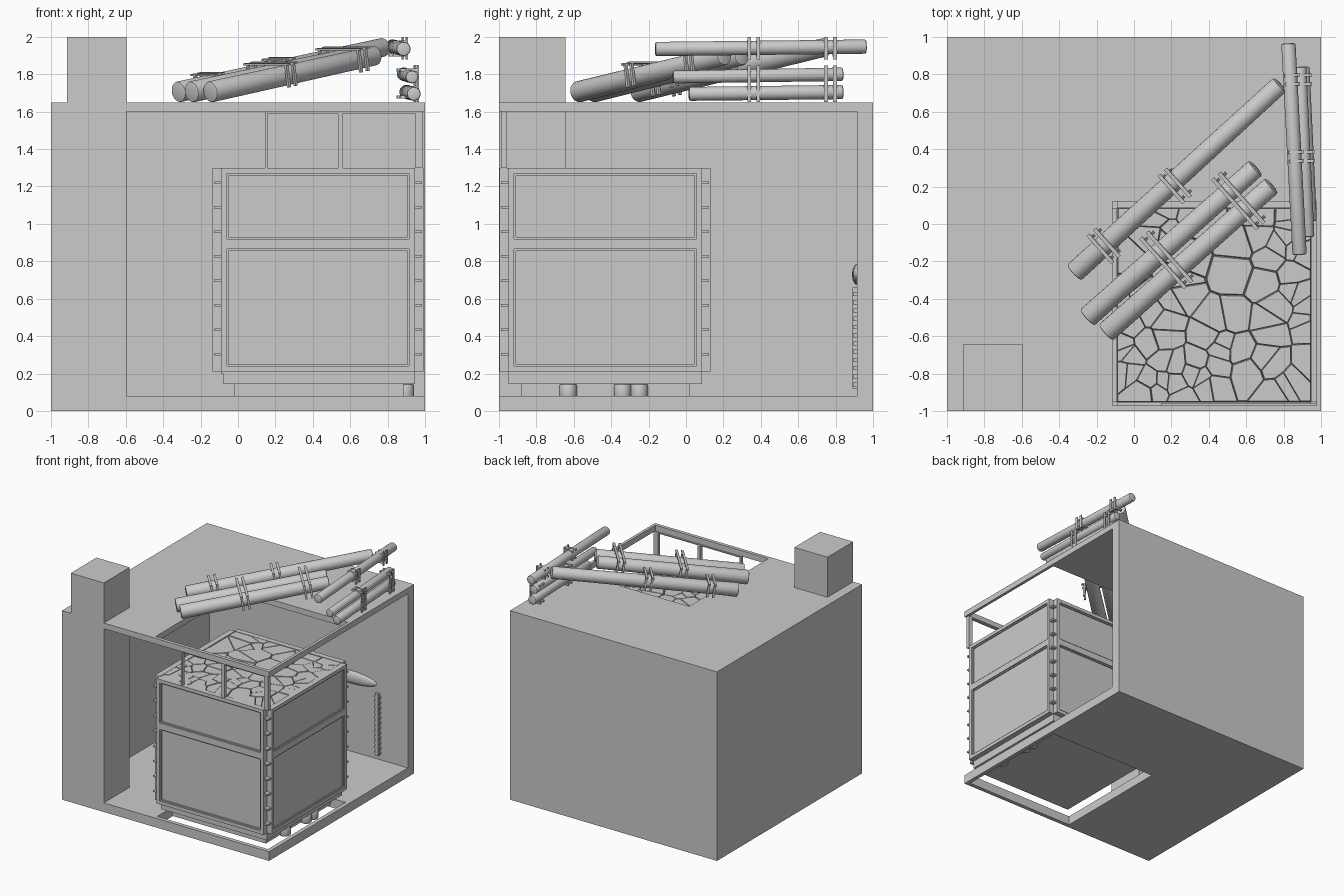
import bpy, bmesh, random
from math import pi
from mathutils import Vector, Matrix

if "Cube" in bpy.data.objects:
    bpy.data.objects.remove(bpy.data.objects["Cube"])

random.seed(4)


def finish(name, bm):
    bmesh.ops.recalc_face_normals(bm, faces=bm.faces)
    me = bpy.data.meshes.new(name)
    bm.to_mesh(me)
    bm.free()
    ob = bpy.data.objects.new(name, me)
    bpy.context.collection.objects.link(ob)
    return ob


def add_box(bm, lo, hi, frame=Matrix()):
    lo, hi = Vector(lo), Vector(hi)
    m = frame @ Matrix.Translation((lo + hi) / 2) @ Matrix.Diagonal((*(hi - lo), 1))
    bmesh.ops.create_cube(bm, size=1, matrix=m)


def box(name, lo, hi):
    bm = bmesh.new()
    add_box(bm, lo, hi)
    return finish(name, bm)


def smooth(ob):
    bpy.ops.object.select_all(action='DESELECT')
    ob.select_set(True)
    bpy.context.view_layer.objects.active = ob
    bpy.ops.object.shade_smooth_by_angle(angle=0.6)


def slab_with_hole(name, z0, z1, hole):
    bm = bmesh.new()

    def loop(x0, x1, y0, y1, z):
        return [bm.verts.new((x, y, z)) for x, y in ((x0, y0), (x1, y0), (x1, y1), (x0, y1))]
    ob, ot = loop(-1, 1, -1, 1, z0), loop(-1, 1, -1, 1, z1)
    ib, it = loop(*hole, z0), loop(*hole, z1)
    for a, b in ((ob, ot), (ot, it), (it, ib), (ib, ob)):
        for i in range(4):
            j = (i + 1) % 4
            bm.faces.new((a[i], a[j], b[j], b[i]))
    return finish(name, bm)


# Room shell: floor, roof, two walls and chimney column
slab_with_hole("floor_slab", 0, 0.08, (-0.105, 0.965, -0.965, 0.105))
slab_with_hole("roof_slab", 1.6, 1.65, (-0.115, 0.975, -0.97, 0.12))
box("back_wall", (-1, 0.915, 0.08), (1, 1, 1.6))
box("left_wall", (-1, -1, 0.08), (-0.915, 0.915, 1.6))
box("corner_column", (-0.915, -1, 0), (-0.595, -0.645, 2))

# Slim posts between crate and roof rim
for i, (a, b) in enumerate(((0.143, 0.157), (0.535, 0.562), (0.945, 0.985))):
    box(f"roof_post_{i}", (a, -0.99, 1.3), (b, -0.96, 1.6))
box("roof_post_rail", (0.143, -0.99, 1.59), (0.985, -0.96, 1.6))

# Crate core, base plate and plinth
CX, CY, H = 0.4275, -0.4325, 0.5175
box("crate_core", (CX - H, CY - H, 0.2), (CX + H, CY + H, 1.275))
box("crate_base", (CX - H + 0.01, CY - H, 0.145), (CX + H, CY + H, 0.21))
box("crate_plinth", (-0.02, -0.88, 0.075), (0.885, 0.02, 0.145))

# Four framed crate sides with studs along their edges
T, W = 0.047, H
for k, side in enumerate(("front", "right", "back", "left")):
    frame = Matrix.Translation((CX, CY, 0)) @ Matrix.Rotation(k * pi / 2, 4, 'Z')
    bm = bmesh.new()
    add_box(bm, (-W, -H - T + 0.018, 0.21), (W, -H, 1.3), frame)
    y0, y1 = -H - T, -H - T + 0.018
    for z0, z1 in ((0.21, 0.24), (0.865, 0.92), (1.27, 1.3)):
        add_box(bm, (-W, y0, z0), (W, y1, z1), frame)
    for x0, x1 in ((-W, -W + 0.03), (W - 0.03, W)):
        add_box(bm, (x0, y0, 0.24), (x1, y1, 0.865), frame)
        add_box(bm, (x0, y0, 0.92), (x1, y1, 1.27), frame)
    # thin inner step round each panel
    for z0, z1 in ((0.24, 0.865), (0.92, 1.27)):
        add_box(bm, (-W + 0.03, y0 + 0.009, z0), (W - 0.03, y1, z0 + 0.01), frame)
        add_box(bm, (-W + 0.03, y0 + 0.009, z1 - 0.01), (W - 0.03, y1, z1), frame)
        for s in (-1, 1):
            a, b = sorted((s * (W - 0.03), s * (W - 0.04)))
            add_box(bm, (a, y0 + 0.009, z0 + 0.01), (b, y1, z1 - 0.01), frame)
    finish(f"crate_{side}", bm)
    bm = bmesh.new()
    for i in range(8):
        z = 0.303 + 0.131 * i
        add_box(bm, (W, -H - 0.038, z - 0.007), (W + 0.038, -H, z + 0.007), frame)
    finish(f"crate_{side}_studs", bm)

# Broken stone fill: cells cut from a square by nearest-point planes
pts = [Vector((random.uniform(-H, H), random.uniform(-H, H), 0)) for _ in range(75)]
stones = bmesh.new()
for p in pts:
    cell = bmesh.new()
    bmesh.ops.create_grid(cell, x_segments=1, y_segments=1, size=H)
    for q in pts:
        if q is not p and (q - p).length < 0.6:
            bmesh.ops.bisect_plane(cell, geom=cell.verts[:] + cell.edges[:] + cell.faces[:],
                                   plane_co=(p + q) / 2, plane_no=q - p, clear_outer=True)
    if not cell.faces:
        cell.free()
        continue
    cell.faces.ensure_lookup_table()
    ring = [v.co.copy() for v in cell.faces[0].verts]
    cell.free()
    mid = sum(ring, Vector()) / len(ring)
    top = 1.297 + random.uniform(-0.004, 0.003)
    c = Vector((CX, CY, 0))
    low = [stones.verts.new(c + v + Vector((0, 0, 1.275))) for v in ring]
    high = [stones.verts.new(c + v.lerp(mid, 0.05) + Vector((0, 0, top))) for v in ring]
    stones.faces.new(high)
    stones.faces.new(low[::-1])
    for i in range(len(ring)):
        j = (i + 1) % len(ring)
        stones.faces.new((low[i], low[j], high[j], high[i]))
finish("stone_fill", stones)


# Round bars
def cylinder(name, a, b, r0, r1, bevel=0.01):
    a, b = Vector(a), Vector(b)
    d = b - a
    bm = bmesh.new()
    m = Matrix.Translation((a + b) / 2) @ d.to_track_quat('Z', 'Y').to_matrix().to_4x4()
    bmesh.ops.create_cone(bm, cap_ends=True, segments=24, radius1=r0, radius2=r1,
                          depth=d.length, matrix=m)
    rims = [e for e in bm.edges if any(len(f.verts) > 4 for f in e.link_faces)]
    bmesh.ops.bevel(bm, geom=rims, offset=bevel, segments=2, affect='EDGES', profile=0.5)
    smooth(finish(name, bm))


for i, y in enumerate((-0.63, -0.34, -0.25)):
    cylinder(f"crate_foot_{i}", (0.895, y, 0.06), (0.895, y, 0.145), 0.046, 0.046)

# Logs piled on the roof
logs = (((-0.32, -0.26, 1.705), (0.78, 0.745, 1.945), 0.056, 0.05),
        ((-0.25, -0.50, 1.705), (0.65, 0.30, 1.90), 0.057, 0.052),
        ((-0.15, -0.58, 1.705), (0.735, 0.205, 1.90), 0.057, 0.052),
        ((0.885, -0.165, 1.935), (0.825, 0.965, 1.948), 0.038, 0.038),
        ((0.93, -0.07, 1.785), (0.885, 0.84, 1.80), 0.034, 0.036),
        ((0.94, 0.015, 1.695), (0.90, 0.84, 1.705), 0.037, 0.038))
for i, (a, b, r0, r1) in enumerate(logs):
    cylinder(f"log_{i}", a, b, r0, r1)


# Paired U-shaped brackets: a flat plate outside the log with two legs
def bracket(name, centre, axis, normal, half_w, off, leg):
    x = Vector(axis).normalized()
    y = Vector(normal).cross(x).normalized()
    z = x.cross(y)
    frame = Matrix.Translation(centre) @ Matrix((x, y, z)).transposed().to_4x4()
    bm = bmesh.new()
    for s in (-0.024, 0.024):
        add_box(bm, (s - 0.01, -half_w, off), (s + 0.01, half_w, off + 0.01), frame)
        for e in (-1, 1):
            c = e * (half_w - 0.025)
            add_box(bm, (s - 0.008, c - 0.008, off - leg), (s + 0.008, c + 0.008, off), frame)
    finish(name, bm)


up, out = (0, 0, 1), (1, 0, 0)
diag = (1.0, 0.89, 0.22)
bracket("bracket_single_low", (-0.155, -0.11, 1.74), diag, up, 0.1, 0.056, 0.11)
bracket("bracket_single_high", (0.225, 0.21, 1.822), diag, up, 0.1, 0.056, 0.11)
bracket("bracket_pair_low", (0.18, -0.185, 1.795), diag, up, 0.18, 0.058, 0.12)
bracket("bracket_pair_high", (0.565, 0.13, 1.875), diag, up, 0.18, 0.058, 0.12)
for i, y in enumerate((0.36, 0.77)):
    xc = 0.876 - 0.053 * (y + 0.0)
    bracket(f"bracket_top_{i}", (xc, y, 1.938), (-0.053, 1, 0), out, 0.06, 0.04, 0.07)
    bracket(f"bracket_side_{i}", (0.93 - 0.04 * y, y, 1.75), (-0.05, 1, 0), out, 0.098, 0.04, 0.09)

# Rounded fixture on back wall
bm = bmesh.new()
bmesh.ops.create_uvsphere(bm, u_segments=24, v_segments=12, radius=1,
                          matrix=Matrix.Translation((0.45, 0.915, 0.73)) @ Matrix.Diagonal((0.25, 0.027, 0.055, 1)))
smooth(finish("wall_fixture", bm))

# Toothed strip on back wall
bm = bmesh.new()
add_box(bm, (0.70, 0.89, 0.12), (0.73, 0.915, 0.66))
for i in range(12):
    z = 0.13 + 0.044 * i
    add_box(bm, (0.69, 0.893, z), (0.74, 0.915, z + 0.022))
finish("wall_toothed_strip", bm)
